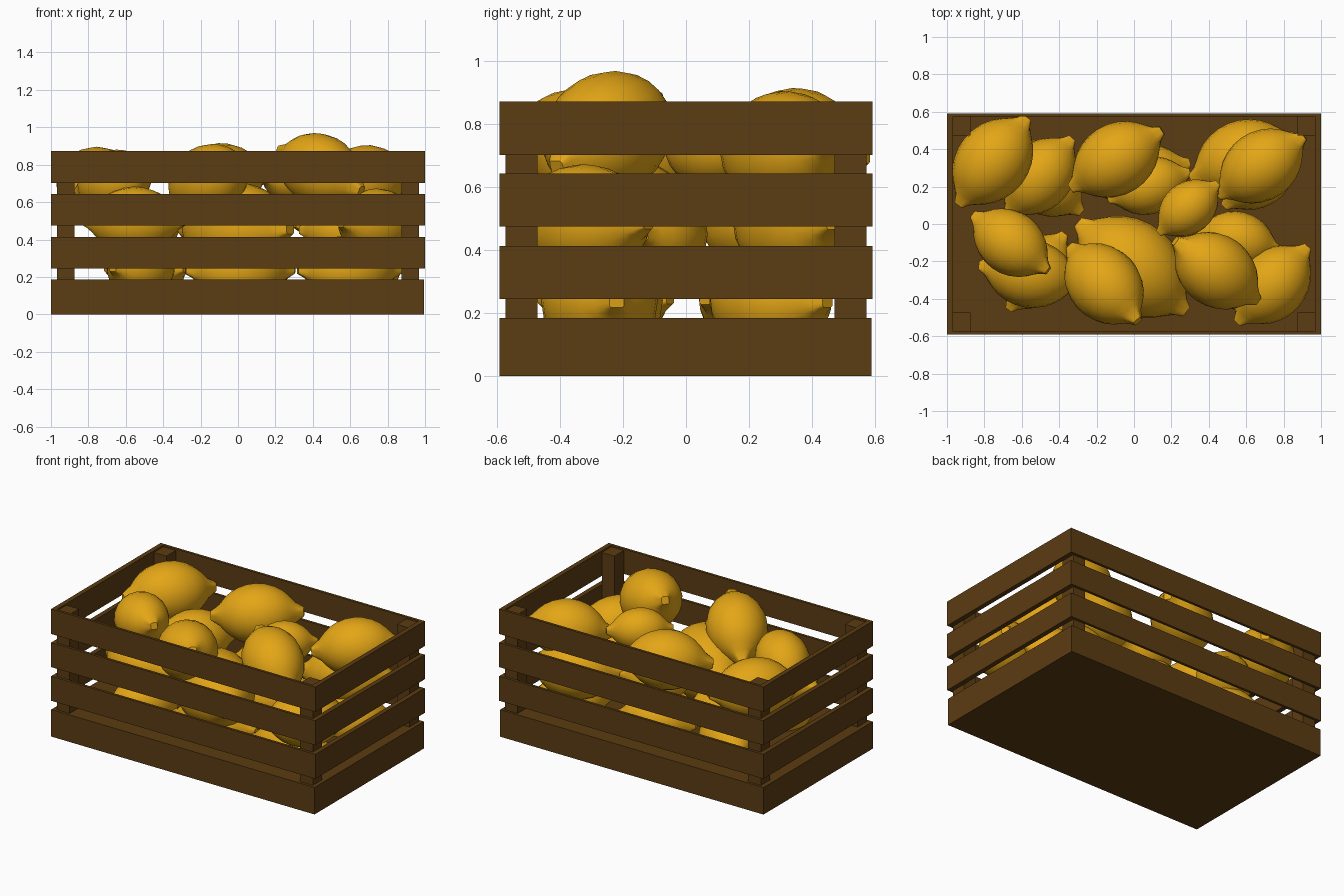
import bpy, bmesh, math
from mathutils import Vector, Matrix

if "Cube" in bpy.data.objects:
    bpy.data.objects.remove(bpy.data.objects["Cube"])


def material(name, color):
    m = bpy.data.materials.new(name)
    m.diffuse_color = (*color, 1)
    m.use_nodes = True
    m.node_tree.nodes["Principled BSDF"].inputs["Base Color"].default_value = m.diffuse_color
    return m


WOOD = material("dark_wood", (0.105, 0.045, 0.006))
PEEL = material("lemon_peel", (0.77, 0.38, 0.008))


def box(name, x0, x1, y0, y1, z0, z1):
    bpy.ops.mesh.primitive_cube_add(size=1, location=((x0 + x1) / 2, (y0 + y1) / 2, (z0 + z1) / 2))
    o = bpy.context.object
    o.name = name
    o.scale = (x1 - x0, y1 - y0, z1 - z0)
    bpy.ops.object.transform_apply(location=False, rotation=False, scale=True)
    o.data.materials.append(WOOD)


# Crate: solid base, corner posts, three rows of slats
X, Y, TX, TY = 1.0, 0.592, 0.032, 0.018
box("crate_base", -X, 0.994, -Y, 0.59, 0, 0.185)
for sx in (-1, 1):
    for sy in (-1, 1):
        px = sorted((sx * 0.873, sx * (X - TX)))
        py = sorted((sy * 0.472, sy * (Y - TY)))
        box("corner_post", *px, *py, 0.185, 0.862)
for z0, z1 in ((0.245, 0.413), (0.475, 0.643), (0.702, 0.873)):
    for s in (-1, 1):
        box("long_slat", -X, X, *sorted((s * Y, s * (Y - TY))), z0, z1)
        box("end_slat", *sorted((s * X, s * (X - TX))), -Y + TY, Y - TY, z0, z1)

# Lemon: revolved profile with a blunt nub at each end
HALF = [(0.0, 0.2), (0.06, 0.194), (0.12, 0.175), (0.17, 0.147),
        (0.21, 0.112), (0.245, 0.072), (0.272, 0.048), (0.305, 0.028)]
PROFILE = [(-t, r) for t, r in reversed(HALF[1:])] + HALF
SIDES = 20


def lemon_mesh():
    bm = bmesh.new()
    rings = []
    for t, r in PROFILE:
        ring = []
        for i in range(SIDES):
            a = 2 * math.pi * i / SIDES
            # the nubs are squared off
            k = 1.0
            if abs(t) > 0.25:
                k = 0.9 / max(abs(math.cos(a)), abs(math.sin(a)))
            ring.append(bm.verts.new((t, r * k * math.cos(a), r * k * math.sin(a))))
        rings.append(ring)
    for a, b in zip(rings, rings[1:]):
        for i in range(SIDES):
            j = (i + 1) % SIDES
            bm.faces.new((a[i], a[j], b[j], b[i]))
    bm.faces.new(rings[0])
    bm.faces.new(rings[-1])
    bmesh.ops.recalc_face_normals(bm, faces=bm.faces)
    me = bpy.data.meshes.new("lemon")
    bm.to_mesh(me)
    bm.free()
    me.materials.append(PEEL)
    return me


def lemon(mesh, x1, y1, x2, y2, z, rise=0.0):
    """Place a lemon between two tips in plan, at centre height z."""
    a, b = Vector((x1, y1, z - rise)), Vector((x2, y2, z + rise))
    d = b - a
    o = bpy.data.objects.new("lemon", mesh)
    bpy.context.collection.objects.link(o)
    o.matrix_world = (Matrix.Translation((a + b) / 2)
                      @ d.to_track_quat('X', 'Z').to_matrix().to_4x4()
                      @ Matrix.Scale(d.length / 0.61, 4))


mesh = lemon_mesh()
# Top layer
TOP = [(-0.94, 0.10, -0.57, 0.57, 0.70), (-0.34, 0.19, 0.15, 0.50, 0.725, 0.02),
       (0.45, 0.15, 0.91, 0.47, 0.72, 0.03), (-0.86, 0.05, -0.46, -0.25, 0.71, 0.06),
       (-0.34, -0.12, 0.02, -0.52, 0.71, 0.12), (0.22, -0.09, 0.66, -0.41, 0.77, -0.11),
       (0.13, -0.05, 0.45, 0.22, 0.73)]
# Middle layer
MID = [(-0.68, 0.05, -0.33, 0.46, 0.49), (-0.14, 0.13, 0.30, 0.28, 0.49),
       (0.30, 0.24, 0.86, 0.47, 0.49), (-0.83, -0.22, -0.28, -0.31, 0.50),
       (-0.30, 0.01, 0.28, -0.47, 0.46), (0.93, -0.12, 0.55, -0.53, 0.49),
       (0.33, -0.03, 0.78, -0.14, 0.45)]
# Bottom layer
LOW = [(-0.67, -0.46, -0.37, -0.05, 0.25), (-0.28, -0.30, 0.30, -0.23, 0.24),
       (0.32, -0.33, 0.87, -0.22, 0.24), (-0.70, 0.43, -0.28, 0.06, 0.25),
       (-0.20, 0.17, 0.30, 0.33, 0.24), (0.48, 0.09, 0.86, 0.45, 0.24)]
for spec in TOP + MID + LOW:
    lemon(mesh, *spec)

# Smooth the shared lemon mesh, keeping the nub edges crisp
mesh.shade_smooth()
mesh.set_sharp_from_angle(angle=math.radians(40))
